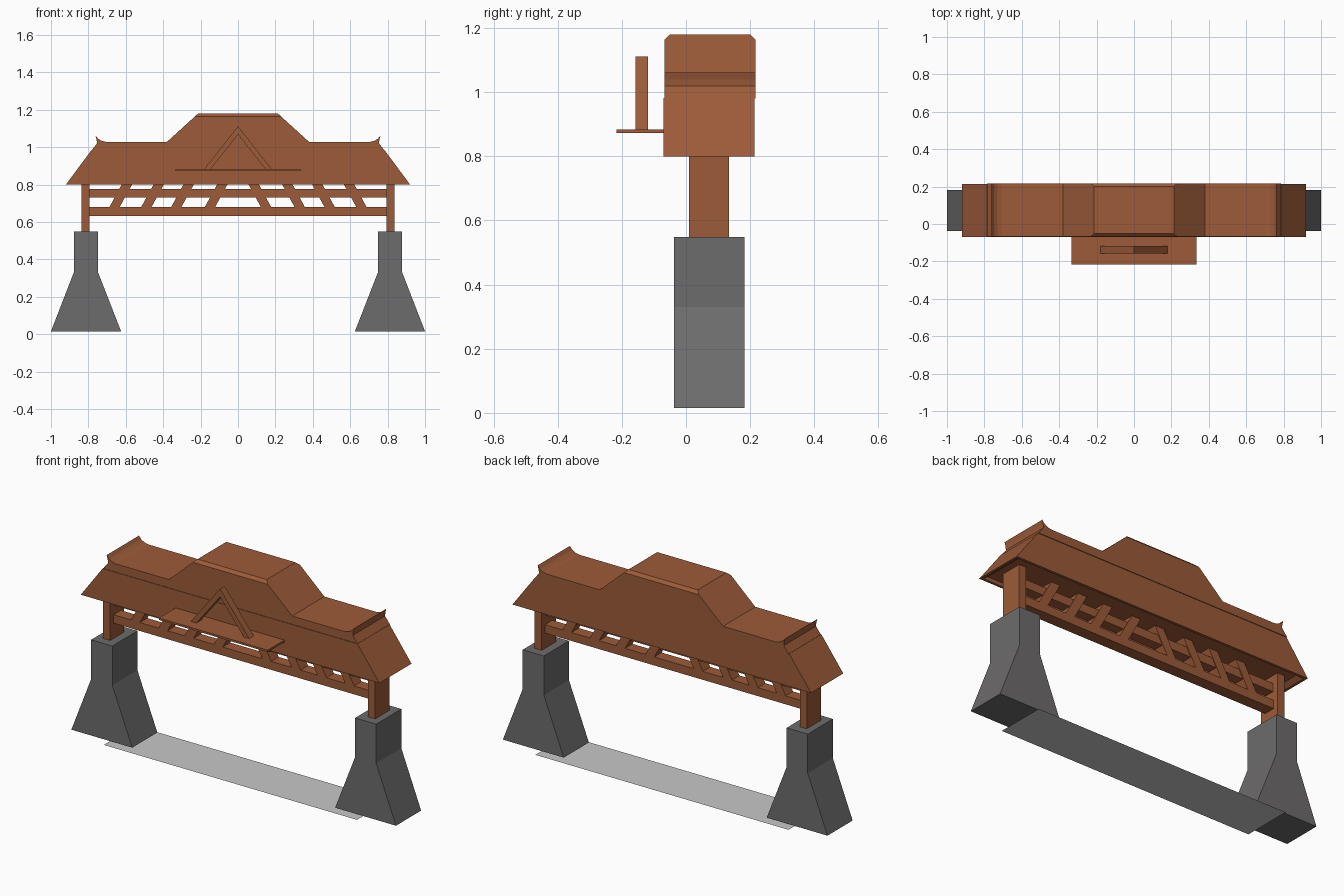
import bpy, bmesh
from mathutils import Vector

if "Cube" in bpy.data.objects:
    bpy.data.objects.remove(bpy.data.objects["Cube"])


def material(name, rgb):
    m = bpy.data.materials.new(name)
    m.diffuse_color = (*rgb, 1)
    m.use_nodes = True
    m.node_tree.nodes["Principled BSDF"].inputs["Base Color"].default_value = m.diffuse_color
    return m


WOOD = material("brown_wood", (0.335, 0.105, 0.04))
STONE = material("dark_stone", (0.155, 0.15, 0.15))
PALE = material("pale_floor", (0.58, 0.58, 0.58))


def finish(name, bm, mat):
    bmesh.ops.recalc_face_normals(bm, faces=bm.faces)
    me = bpy.data.meshes.new(name)
    bm.to_mesh(me)
    bm.free()
    me.materials.append(mat)
    ob = bpy.data.objects.new(name, me)
    bpy.context.collection.objects.link(ob)
    return ob


def prism(profile, y0, y1):
    """Extrude an x-z outline from y0 to y1."""
    bm = bmesh.new()
    face = bm.faces.new([bm.verts.new((x, y0, z)) for x, z in profile])
    ext = bmesh.ops.extrude_face_region(bm, geom=[face])["geom"]
    vs = [g for g in ext if isinstance(g, bmesh.types.BMVert)]
    bmesh.ops.translate(bm, vec=(0, y1 - y0, 0), verts=vs)
    bmesh.ops.recalc_face_normals(bm, faces=bm.faces)
    return bm


def block(name, x0, x1, y0, y1, z0, z1, mat):
    return finish(name, prism([(x0, z0), (x1, z0), (x1, z1), (x0, z1)], y0, y1), mat)


def both(half):
    """Complete a left half outline with its mirror image."""
    return half + [(-x, z) for x, z in reversed(half)]


# Stone piers and wooden posts
pier = [(-1.0, 0.015), (-0.625, 0.015), (-0.748, 0.33),
        (-0.748, 0.548), (-0.878, 0.548), (-0.878, 0.33)]
for side, s in (("left", 1), ("right", -1)):
    finish(side + "_pier", prism([(x * s, z) for x, z in pier], -0.038, 0.183), STONE)
    block(side + "_post", s * -0.838, s * -0.795, 0.01, 0.134, 0.54, 0.83, WOOD)

# Floor sheet between the piers
bm = bmesh.new()
bm.faces.new([bm.verts.new((x, y, 0)) for x, y in
              ((-0.78, -0.067), (0.78, -0.067), (0.78, 0.212), (-0.78, 0.212))])
for f in bm.faces:
    if f.normal.z < 0:
        f.normal_flip()
finish("floor_sheet", bm, PALE)

# Rails and slanted struts
block("lower_rail", -0.797, 0.797, 0.04, 0.105, 0.633, 0.68, WOOD)
block("upper_rail", -0.797, 0.797, 0.045, 0.10, 0.73, 0.777, WOOD)
for i, x in enumerate((-0.69, -0.52, -0.36, -0.18)):
    for side, s in (("left", 1), ("right", -1)):
        shape = [(x, 0.675), (x + 0.055, 0.675), (x + 0.137, 0.825), (x + 0.082, 0.825)]
        finish(f"{side}_strut_{i + 1}",
               prism([(px * s, z) for px, z in shape], 0.04, 0.105), WOOD)

# Lower roof with a recessed underside
bm = prism(both([(-0.92, 0.80), (-0.785, 0.982)]), -0.07, 0.213)
under = min(bm.faces, key=lambda f: f.calc_center_median().z)
bmesh.ops.inset_individual(bm, faces=[under], thickness=0.02)
deep = bmesh.ops.extrude_discrete_faces(bm, faces=[under])["faces"][0]
for v in deep.verts:
    v.co = Vector((v.co.x * 0.97, v.co.y, 0.82))
finish("lower_roof", bm, WOOD)

# Upper roof with upturned ends and a raised middle
bm = prism(both([(-0.785, 0.98), (-0.754, 1.02), (-0.756, 1.04), (-0.762, 1.062),
                 (-0.748, 1.045), (-0.73, 1.034), (-0.705, 1.028),
                 (-0.38, 1.028), (-0.213, 1.18)]), -0.067, 0.217)
ridge = [e for e in bm.edges
         if all(v.co.z > 1.175 for v in e.verts)
         and abs(e.verts[0].co.x - e.verts[1].co.x) > 0.1]
bmesh.ops.bevel(bm, geom=ridge, offset=0.016, segments=1, affect='EDGES')
finish("upper_roof", bm, WOOD)

# Front shelf and open triangular gable
block("front_shelf", -0.335, 0.335, -0.217, -0.06, 0.872, 0.883, WOOD)
finish("front_gable", prism([(-0.182, 0.88), (-0.148, 0.88), (0, 1.068), (0.148, 0.88),
                             (0.182, 0.88), (0, 1.112)], -0.158, -0.118), WOOD)
